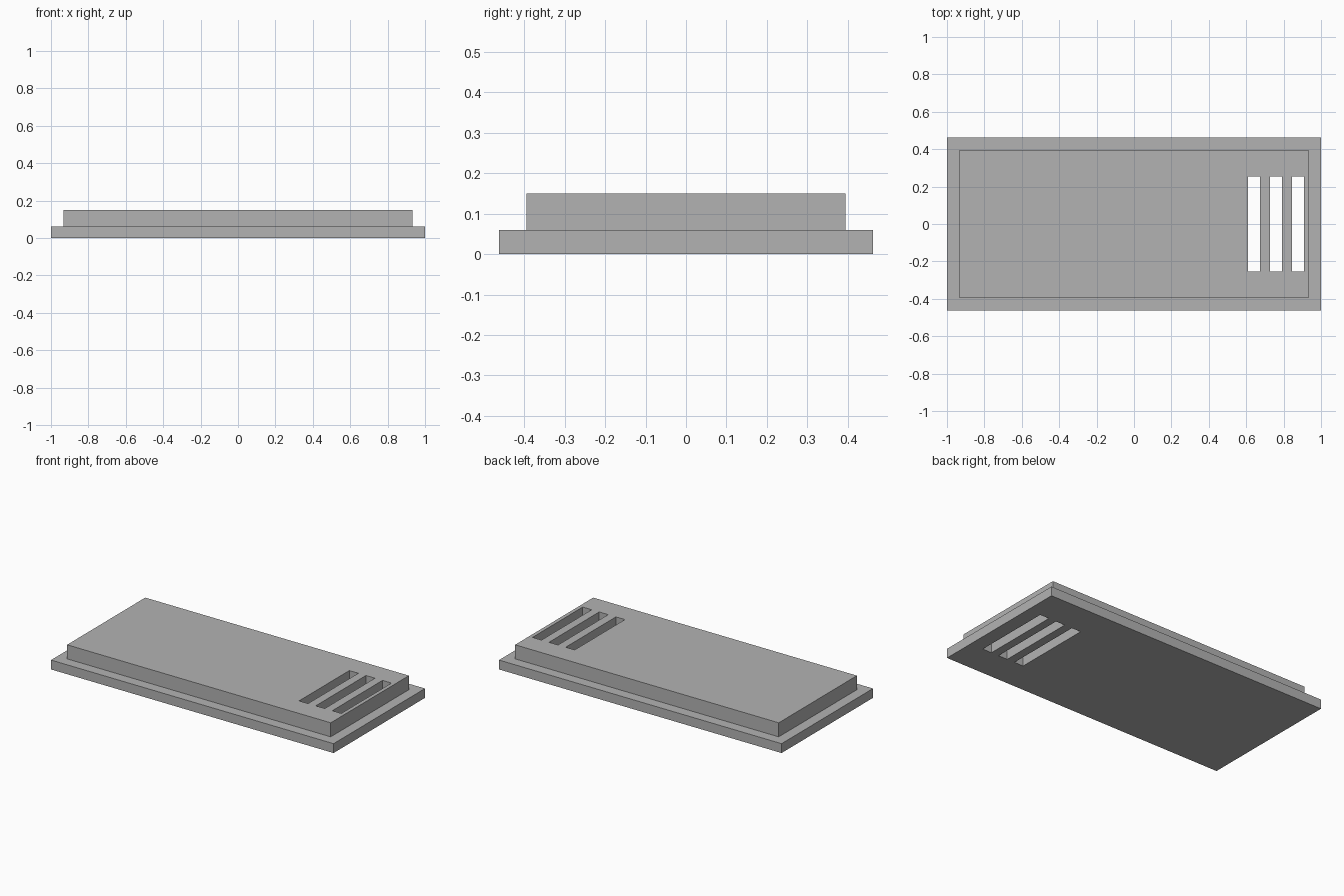
import bpy, bmesh

cube = bpy.data.objects.get("Cube")
if cube:
    bpy.data.objects.remove(cube, do_unlink=True)

grey = bpy.data.materials.new("plain_grey")
grey.use_nodes = True
colour = (0.45, 0.45, 0.45, 1)
grey.diffuse_color = colour
grey.node_tree.nodes["Principled BSDF"].inputs["Base Color"].default_value = colour


def add_object(name, bm):
    bmesh.ops.recalc_face_normals(bm, faces=bm.faces)
    mesh = bpy.data.meshes.new(name)
    bm.to_mesh(mesh)
    bm.free()
    mesh.materials.append(grey)
    obj = bpy.data.objects.new(name, mesh)
    bpy.context.collection.objects.link(obj)
    return obj


def box(bm, centre, size):
    verts = bmesh.ops.create_cube(bm, size=1)["verts"]
    bmesh.ops.scale(bm, verts=verts, vec=size)
    bmesh.ops.translate(bm, verts=verts, vec=centre)


# Flanged base with a raised upper step, as one solid
bm = bmesh.new()
box(bm, (0, 0, 0.03), (2, 0.924, 0.06))
bm.normal_update()
top = max(bm.faces, key=lambda f: f.calc_center_median().z)
bmesh.ops.inset_region(bm, faces=[top], thickness=0.067, use_even_offset=True)
raised = bmesh.ops.extrude_face_region(bm, geom=[top])["geom"]
bmesh.ops.translate(bm, vec=(0, 0, 0.09),
                    verts=[v for v in raised if isinstance(v, bmesh.types.BMVert)])
if top.is_valid:
    bmesh.ops.delete(bm, geom=[top], context="FACES_ONLY")
panel = add_object("stepped_panel", bm)

# Three slots cut right through near the left end
bm = bmesh.new()
for x in (0.642, 0.76, 0.877):
    box(bm, (x, 0, 0.075), (0.064, 0.508, 0.4))
cutter = add_object("slot_cutter", bm)
cutter.hide_render = True

cut = panel.modifiers.new("vent_slots", "BOOLEAN")
cut.operation = "DIFFERENCE"
cut.solver = "EXACT"
cut.object = cutter
bpy.context.view_layer.objects.active = panel
bpy.ops.object.modifier_apply(modifier=cut.name)
bpy.data.objects.remove(cutter, do_unlink=True)
